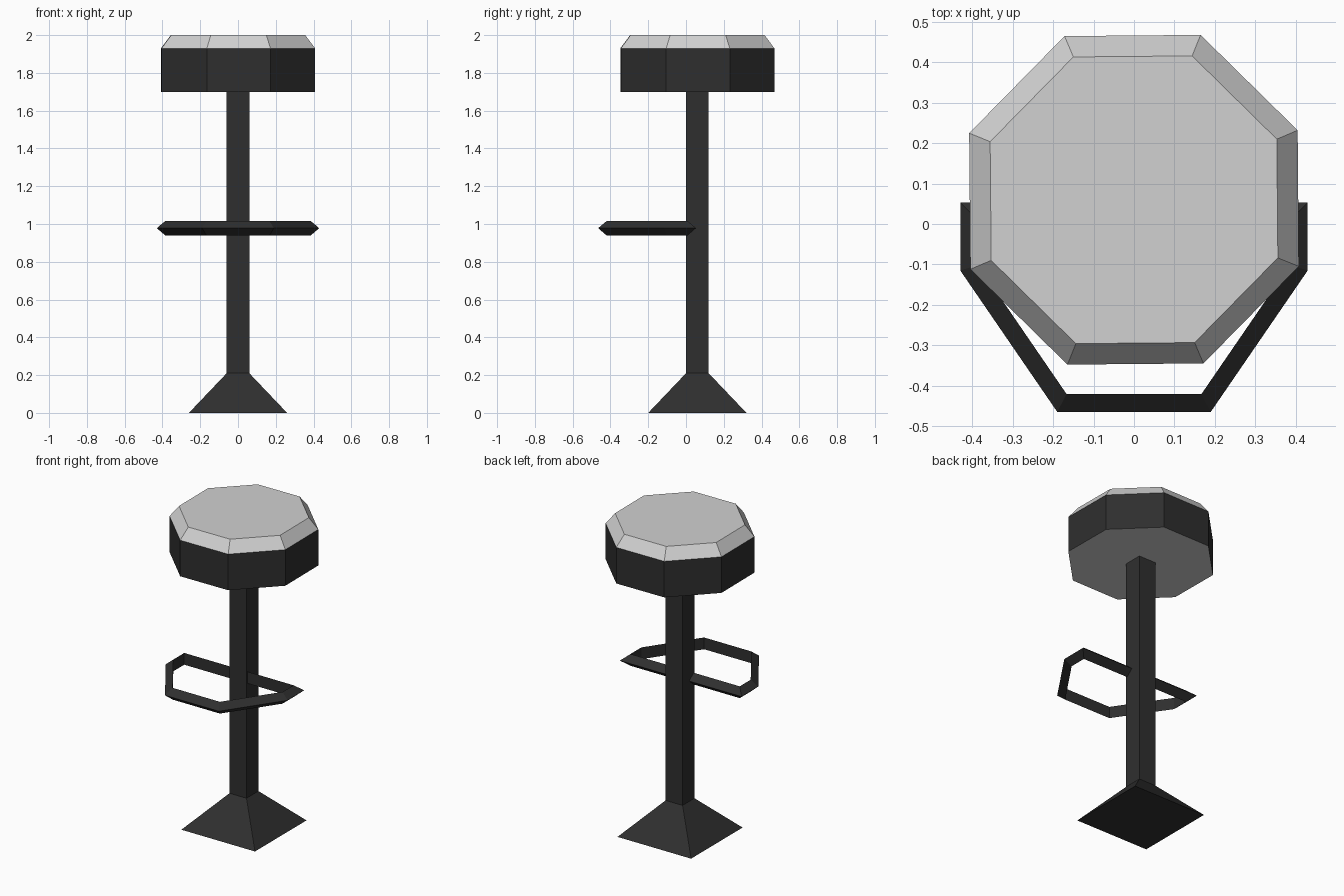
import bpy
from math import cos, sin, pi, radians
from mathutils import Vector

cube = bpy.data.objects.get("Cube")
if cube:
    bpy.data.objects.remove(cube, do_unlink=True)


def make_material(name, grey):
    mat = bpy.data.materials.new(name)
    mat.use_nodes = True
    colour = (grey, grey, grey, 1)
    mat.diffuse_color = colour
    mat.node_tree.nodes["Principled BSDF"].inputs["Base Color"].default_value = colour
    return mat


black = make_material("black metal", 0.028)
pale = make_material("pale grey cushion", 0.64)


def loft(name, rings, mats, capped=True):
    """Join equal-sized rings with quads; cap the ends, or close back to the first ring."""
    n, count = len(rings[0]), len(rings)
    faces = []
    for r in range(count - 1 if capped else count):
        a, b = r * n, (r + 1) % count * n
        faces += [(a + i, a + (i + 1) % n, b + (i + 1) % n, b + i) for i in range(n)]
    if capped:
        faces += [tuple(reversed(range(n))), tuple(range((count - 1) * n, count * n))]
    mesh = bpy.data.meshes.new(name)
    mesh.from_pydata([p for ring in rings for p in ring], [], faces)
    for m in mats:
        mesh.materials.append(m)
    obj = bpy.data.objects.new(name, mesh)
    bpy.context.collection.objects.link(obj)
    return obj


def polygon(sides, radius, z, turn=0.0):
    angles = [2 * pi * (i + 0.5) / sides + turn for i in range(sides)]
    return [(radius * cos(a), AXIS_Y + radius * sin(a), z) for a in angles]


AXIS_Y = 0.06
POLE_R = 0.06 * 2 ** 0.5

# Flared square base and square pole
loft("base", [polygon(4, 0.26 * 2 ** 0.5, 0), polygon(4, POLE_R, 0.21)], [black])
loft("pole", [polygon(4, POLE_R, 0.21), polygon(4, POLE_R, 1.7)], [black])

# Octagonal seat: dark upright band, pale bevel, top and underside
turn = radians(0.5)
seat = loft("seat", [polygon(8, 0.44, 1.7, turn), polygon(8, 0.44, 1.93, turn),
                     polygon(8, 0.384, 2.0, turn)], [pale, black])
for face in seat.data.polygons:
    face.material_index = int(abs(face.normal.z) < 0.1)

# Footrest: closed hexagonal loop with a triangular section, point outwards
half = [(0.19, -0.465), (0.43, -0.115), (0.43, 0.053)]
path = [Vector(p) for p in half + [(-x, y) for x, y in reversed(half)]]


def inset(points, distance):
    result = []
    for i, p in enumerate(points):
        d1 = (p - points[i - 1]).normalized()
        d2 = (points[(i + 1) % len(points)] - p).normalized()
        n1, n2 = Vector((-d1.y, d1.x)), Vector((-d2.y, d2.x))
        result.append(p + (n1 + n2) * distance / (1 + n1.dot(n2)))
    return result


inner = inset(path, 0.044)
loft("footrest", [[(p.x, p.y, z) for p in ring] for ring, z in
                  ((path, 0.978), (inner, 1.015), (inner, 0.94))], [black], capped=False)
